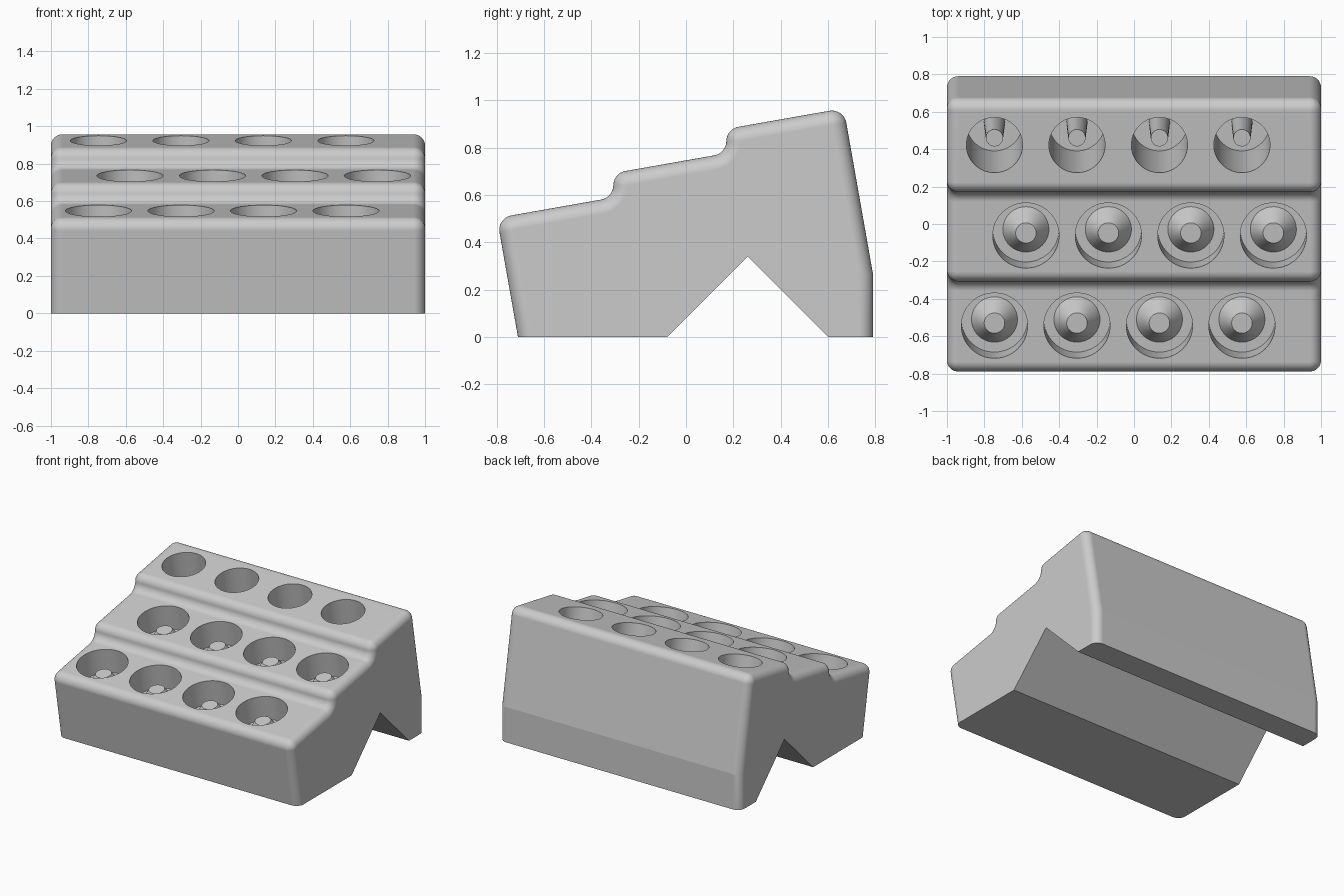
import bpy, bmesh
from math import radians, sin, cos, tan, atan2, pi
from mathutils import Vector, Matrix

if "Cube" in bpy.data.objects:
    bpy.data.objects.remove(bpy.data.objects["Cube"])

TILT = radians(10)
END_R = 0.06      # rounding towards the two ends
FILLET = 0.062    # rounding along the steps
SEG = 12


def tilted(u, v):
    """Point in the tilted frame of the treads -> (y, z)."""
    return Vector((u * cos(TILT) - v * sin(TILT), u * sin(TILT) + v * cos(TILT)))


def left(d):
    return Vector((-d.y, d.x))


def cross(a, b):
    return a.x * b.y - a.y * b.x


def make_object(name, bm):
    bmesh.ops.recalc_face_normals(bm, faces=bm.faces)
    mesh = bpy.data.meshes.new(name)
    bm.to_mesh(mesh)
    bm.free()
    obj = bpy.data.objects.new(name, mesh)
    bpy.context.collection.objects.link(obj)
    return obj


# Side profile corners (point, fillet radius), counter-clockwise
TREADS = (0.634, 0.735, 0.836)
BACK_U, FRONT_U = 0.824, -0.699
kink_z = (BACK_U - 0.79 * cos(TILT)) / sin(TILT)
corners = [(Vector(p), 0) for p in ((FRONT_U / cos(TILT), 0), (-0.08, 0), (0.26, 0.34),
                                    (0.6, 0), (0.79, 0), (0.79, kink_z))]
corners.append((tilted(BACK_U, TREADS[2]), FILLET))
lean = 0.05 / tan(radians(78))
for u, hi, lo in ((0.3115, TREADS[2], TREADS[1]), (-0.191, TREADS[1], TREADS[0])):
    corners.append((tilted(u + lean, hi), FILLET))
    corners.append((tilted(u - lean, lo), FILLET))
corners.append((tilted(FRONT_U, TREADS[0]), FILLET))


def profile(inset):
    """Rounded profile; all edges but the base and notch move inward."""
    n = len(corners)
    pts = [c[0] for c in corners]
    dirs = [(pts[(i + 1) % n] - pts[i]).normalized() for i in range(n)]
    off = [0 if i < 4 else inset for i in range(n)]
    out = []
    for i in range(n):
        a, b = dirs[i - 1], dirs[i]
        pa = pts[i] + left(a) * off[i - 1]
        pb = pts[i] + left(b) * off[i]
        p = pa + a * (cross(pb - pa, b) / cross(a, b))
        if not corners[i][1]:
            out.append(p)
            continue
        turn = atan2(cross(a, b), a.dot(b))
        s = 1 if turn > 0 else -1
        r = max(corners[i][1] - s * inset, 0.001)
        start = p - a * (r * tan(abs(turn) / 2))
        centre = start + left(a) * (s * r)
        arm = start - centre
        for k in range(SEG + 1):
            out.append(centre + Matrix.Rotation(turn * k / SEG, 2) @ arm)
    return out


# Stepped body: profile lofted along x with rounded ends
half = [(1 - END_R + END_R * sin(t), END_R * (1 - cos(t)))
        for t in (pi / 2 * k / SEG for k in range(SEG + 1))]
stations = [(-x, d) for x, d in reversed(half)] + half
bm = bmesh.new()
rings = [[bm.verts.new((x, p.x, p.y)) for p in profile(d)] for x, d in stations]
for r0, r1 in zip(rings, rings[1:]):
    for i in range(len(r0)):
        bm.faces.new((r0[i - 1], r0[i], r1[i], r1[i - 1]))
bm.faces.new(rings[0])
bm.faces.new(rings[-1])
body = make_object("stepped_holder", bm)

# Sockets: round pockets with a tapered peg standing on the floor
# (u, tread, first x, radius, floor depth, peg base r, peg top r, peg top depth)
ROWS = ((-0.440, TREADS[0], -0.746, 0.177, 0.19, 0.123, 0.055, 0.08),
        (0.067, TREADS[1], -0.578, 0.177, 0.19, 0.123, 0.055, 0.08),
        (0.576, TREADS[2], -0.746, 0.150, 0.67, 0.056, 0.046, 0.22))
bm = bmesh.new()
for u, v, x0, rad, depth, base_r, top_r, top_d in ROWS:
    for k in range(4):
        y, z = tilted(u, v)
        place = Matrix.Translation((x0 + 0.441 * k, y, z)) @ Matrix.Rotation(TILT, 4, 'X')
        outline = ((0, 0.04), (rad, 0.04), (rad, -depth), (base_r, -depth),
                   (top_r, -top_d), (0, -top_d))
        vs = [bm.verts.new(place @ Vector((r, 0, h))) for r, h in outline]
        es = [bm.edges.new(e) for e in zip(vs, vs[1:])]
        bmesh.ops.spin(bm, geom=vs + es, cent=place.translation,
                       axis=place.to_3x3() @ Vector((0, 0, 1)),
                       angle=2 * pi, steps=64, use_merge=False)
bmesh.ops.remove_doubles(bm, verts=bm.verts, dist=1e-4)
cutter = make_object("socket_cutter", bm)
cutter.hide_render = True

cut = body.modifiers.new("sockets", 'BOOLEAN')
cut.operation = 'DIFFERENCE'
cut.solver = 'EXACT'
cut.object = cutter
bpy.context.view_layer.objects.active = body
body.select_set(True)
bpy.ops.object.modifier_apply(modifier=cut.name)
bpy.data.objects.remove(cutter)

# Smooth fillets and sockets, crisp edges elsewhere
bpy.ops.object.shade_smooth_by_angle(angle=radians(9))
weighted = body.modifiers.new("clean_shading", 'WEIGHTED_NORMAL')
weighted.keep_sharp = True
